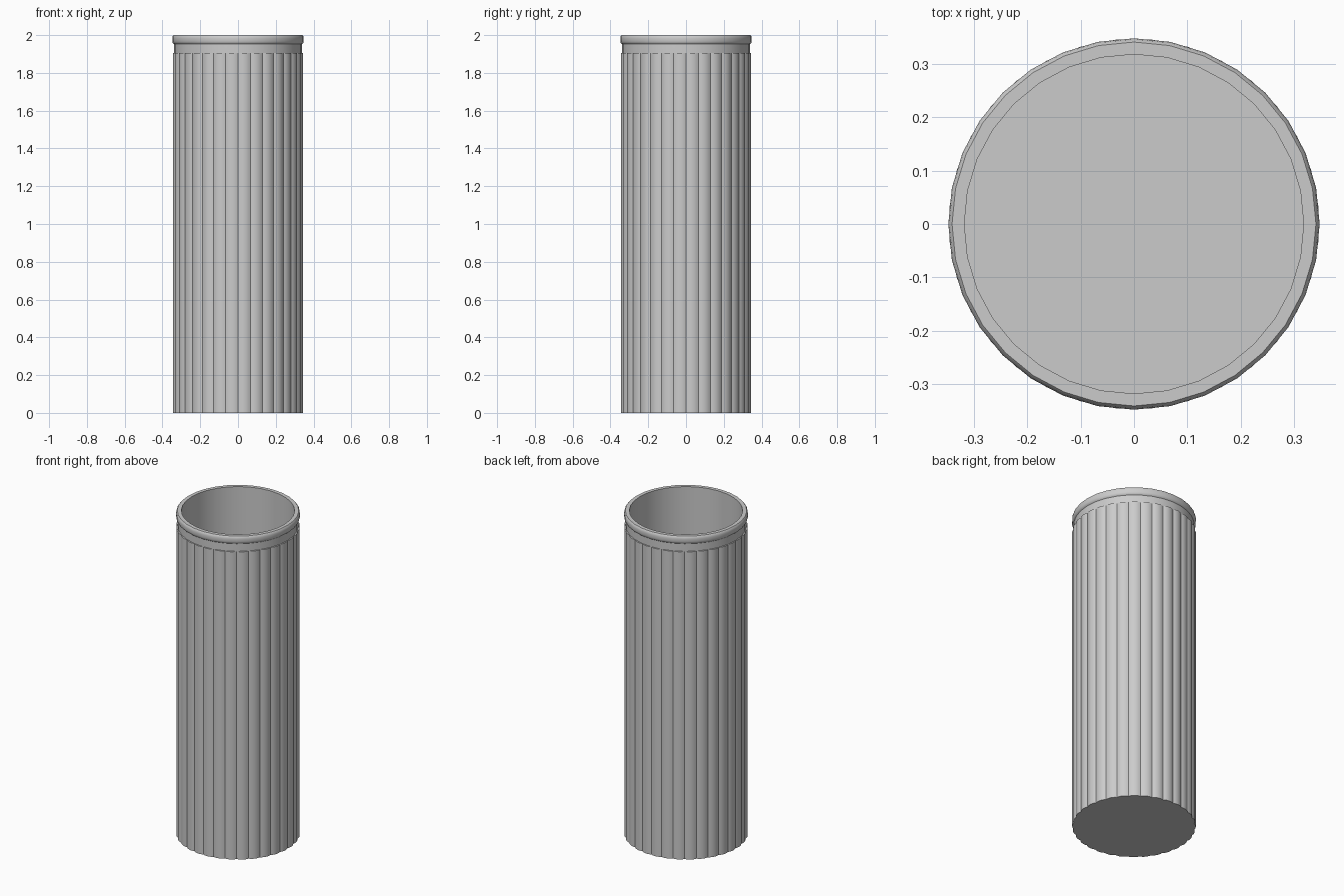
import bpy
import bmesh
from math import cos, sin, tau, pi, radians

SIDES = 32    # slats around the body
STEPS = 6     # segments across each slat

if "Cube" in bpy.data.objects:
    bpy.data.objects.remove(bpy.data.objects["Cube"], do_unlink=True)

grey = bpy.data.materials.new("plain_grey")
grey.use_nodes = True
color = (0.6, 0.6, 0.6, 1)
grey.diffuse_color = color
grey.node_tree.nodes["Principled BSDF"].inputs["Base Color"].default_value = color


def finish(name, bm, angle):
    bmesh.ops.recalc_face_normals(bm, faces=bm.faces)
    mesh = bpy.data.meshes.new(name)
    bm.to_mesh(mesh)
    bm.free()
    obj = bpy.data.objects.new(name, mesh)
    bpy.context.collection.objects.link(obj)
    mesh.materials.append(grey)
    bpy.ops.object.select_all(action='DESELECT')
    obj.select_set(True)
    bpy.context.view_layer.objects.active = obj
    bpy.ops.object.shade_smooth_by_angle(angle=radians(angle))
    return obj


def ring(bm, z, radius, count):
    return [bm.verts.new((radius(i) * cos(tau * i / count),
                          radius(i) * sin(tau * i / count), z))
            for i in range(count)]


def bridge(bm, a, b):
    n = len(a)
    for i in range(n):
        bm.faces.new((a[i], a[(i + 1) % n], b[(i + 1) % n], b[i]))


# Ribbed body: rounded slats meeting in sharp grooves
def slat_radius(i):
    return 0.339 + 0.008 * sin(pi * (i % STEPS) / STEPS) ** 0.8


bm = bmesh.new()
count = SIDES * STEPS
bottom = ring(bm, 0, slat_radius, count)
top = ring(bm, 1.905, slat_radius, count)
ledge = ring(bm, 1.905, lambda i: 0.33, count)
bridge(bm, bottom, top)
bridge(bm, top, ledge)
bm.faces.new(bottom)
finish("ribbed_body", bm, 20)

# Neck, rolled rim, inner wall and floor as one lathed profile
profile = [(0.339, 1.89), (0.339, 1.952), (0.345, 1.957), (0.348, 1.967),
           (0.348, 1.984), (0.346, 1.994), (0.341, 2.0), (0.318, 2.0),
           (0.318, 0.02)]
bm = bmesh.new()
rings = [ring(bm, z, lambda i, r=r: r, SIDES) for r, z in profile]
for a, b in zip(rings, rings[1:]):
    bridge(bm, a, b)
bm.faces.new(rings[-1])
# Close the hidden underside so that normals stay consistent
bridge(bm, rings[-1], ring(bm, 0.01, lambda i: 0.325, SIDES))
bm.verts.ensure_lookup_table()
bridge(bm, bm.verts[-SIDES:], rings[0])
inner = finish("neck_rim_and_lining", bm, 40)
